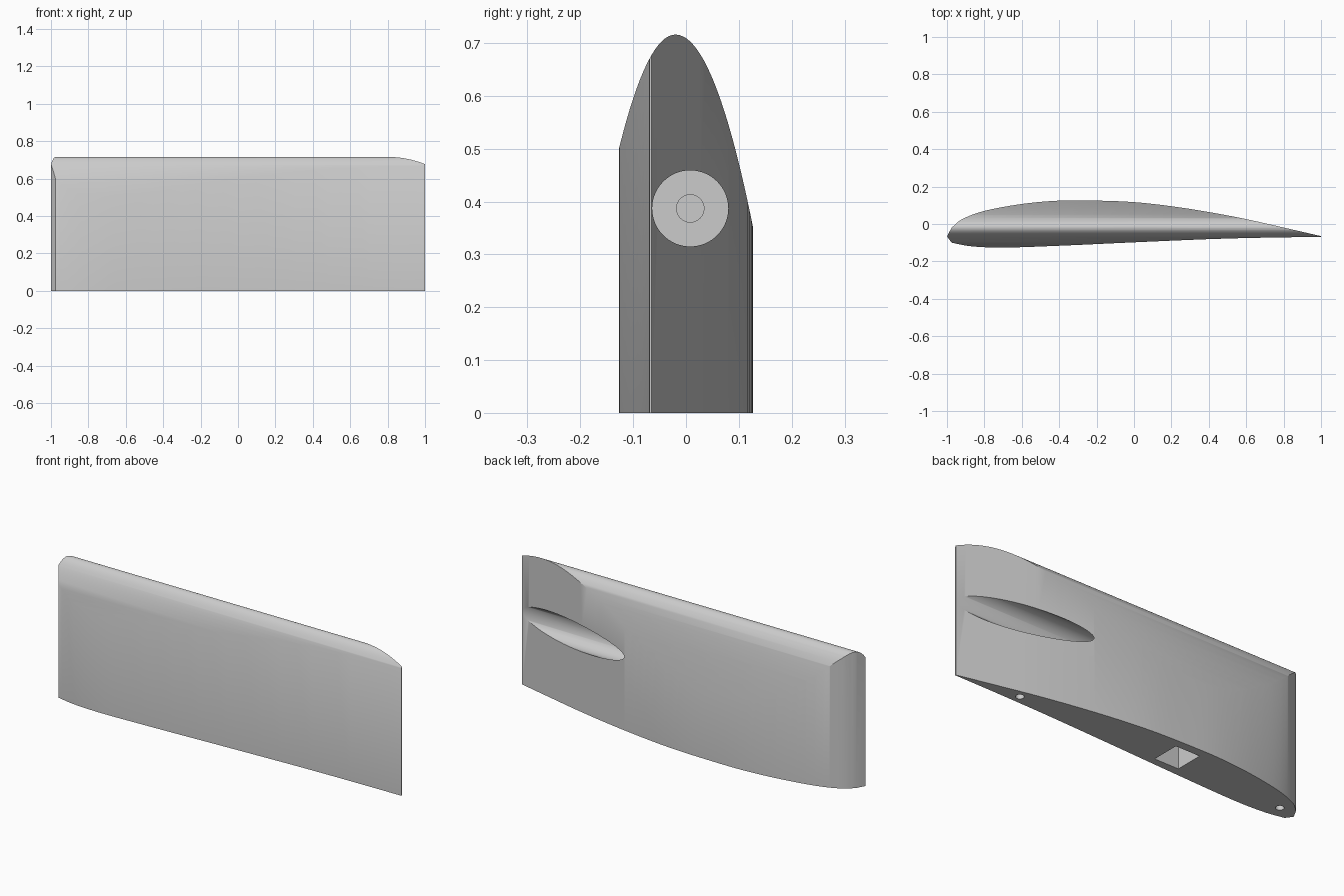
import bpy
import bmesh
from math import pi
from mathutils import Matrix, Vector

cube = bpy.data.objects.get("Cube")
if cube:
    bpy.data.objects.remove(cube, do_unlink=True)

grey = bpy.data.materials.new("light_grey")
grey.use_nodes = True
colour = (0.6, 0.6, 0.6, 1)
grey.diffuse_color = colour
grey.node_tree.nodes["Principled BSDF"].inputs["Base Color"].default_value = colour


def smooth_path(points, steps=4):
    """Catmull-Rom curve through the points."""
    pts = [Vector(p) for p in points]
    pts = [2 * pts[0] - pts[1]] + pts + [2 * pts[-1] - pts[-2]]
    out = []
    for a, b, c, d in zip(pts, pts[1:], pts[2:], pts[3:]):
        for i in range(steps):
            t = i / steps
            out.append(0.5 * (2 * b + (c - a) * t + (2 * a - 5 * b + 4 * c - d) * t ** 2
                              + (3 * b - a - 3 * c + d) * t ** 3))
    return out + [pts[-2]]


def make_object(name, bm):
    bmesh.ops.recalc_face_normals(bm, faces=bm.faces)
    mesh = bpy.data.meshes.new(name)
    bm.to_mesh(mesh)
    bm.free()
    mesh.materials.append(grey)
    obj = bpy.data.objects.new(name, mesh)
    bpy.context.collection.objects.link(obj)
    return obj


def prism(name, outline, direction):
    bm = bmesh.new()
    face = bm.faces.new([bm.verts.new(p) for p in outline])
    extruded = bmesh.ops.extrude_face_region(bm, geom=[face])["geom"]
    verts = [g for g in extruded if isinstance(g, bmesh.types.BMVert)]
    bmesh.ops.translate(bm, verts=verts, vec=direction)
    return make_object(name, bm)


def rod(name, radius, length, centre, along_x=False, sides=32):
    bm = bmesh.new()
    matrix = Matrix.Translation(centre)
    if along_x:
        matrix = matrix @ Matrix.Rotation(pi / 2, 4, "Y")
    bmesh.ops.create_cone(bm, cap_ends=True, segments=sides, radius1=radius,
                          radius2=radius, depth=length, matrix=matrix)
    return make_object(name, bm)


def block(name, size, centre):
    bm = bmesh.new()
    matrix = Matrix.Translation(centre) @ Matrix.Diagonal((*size, 1))
    bmesh.ops.create_cube(bm, size=1, matrix=matrix)
    return make_object(name, bm)


# Wing section: curved back, flatter front, faceted leading edge
back = smooth_path([(-.975, -.02), (-.92, .025), (-.8, .07), (-.6, .107), (-.4, .125),
                    (-.2, .125), (0, .117), (.2, .095), (.4, .064), (.6, .026),
                    (.8, -.019), (1, -.065)])
front = smooth_path([(1, -.069), (.7, -.073), (.4, -.081), (0, -.098), (-.3, -.112),
                     (-.6, -.124), (-.75, -.126), (-.88, -.118), (-.975, -.1)])
section = [(p.x, p.y, 0) for p in back + front] + [(-1, -.066, 0)]
wing = prism("wing_body", section, (0, 0, 1))

# Rounded tip, swept along the wing width
crest = []
for i in range(49):
    y = -.16 + .32 * i / 48
    bend = 18.9 if y < -.02 else 16.9
    crest.append((-1.2, y, .716 - bend * (y + .02) ** 2))
tip = prism("tip_envelope", [(-1.2, -.16, -.2)] + crest + [(-1.2, .16, -.2)], (2.4, 0, 0))

# Side bore with a narrower pilot hole, and the sockets in the base
cutters = [
    rod("side_bore", .072, 1.0, (.7, .008, .387), True, 64),
    rod("pilot_hole", .026, .6, (.2, .008, .387), True),
    block("square_socket", (.14, .15, .5), (-.25, .006, 0)),
    rod("rear_pin_hole", .02, .3, (.65, -.03, 0)),
    rod("front_pin_hole", .02, .3, (-.9, -.045, 0)),
]

for cutter in [tip] + cutters:
    cutter.hide_render = True
    mod = wing.modifiers.new(cutter.name, "BOOLEAN")
    mod.operation = "INTERSECT" if cutter == tip else "DIFFERENCE"
    mod.solver = "EXACT"
    mod.object = cutter

bpy.ops.object.select_all(action="DESELECT")
bpy.context.view_layer.objects.active = wing
wing.select_set(True)
for mod in list(wing.modifiers):
    bpy.ops.object.modifier_apply(modifier=mod.name)
for cutter in [tip] + cutters:
    bpy.data.objects.remove(cutter, do_unlink=True)
bpy.ops.object.shade_smooth_by_angle(angle=pi / 6)
